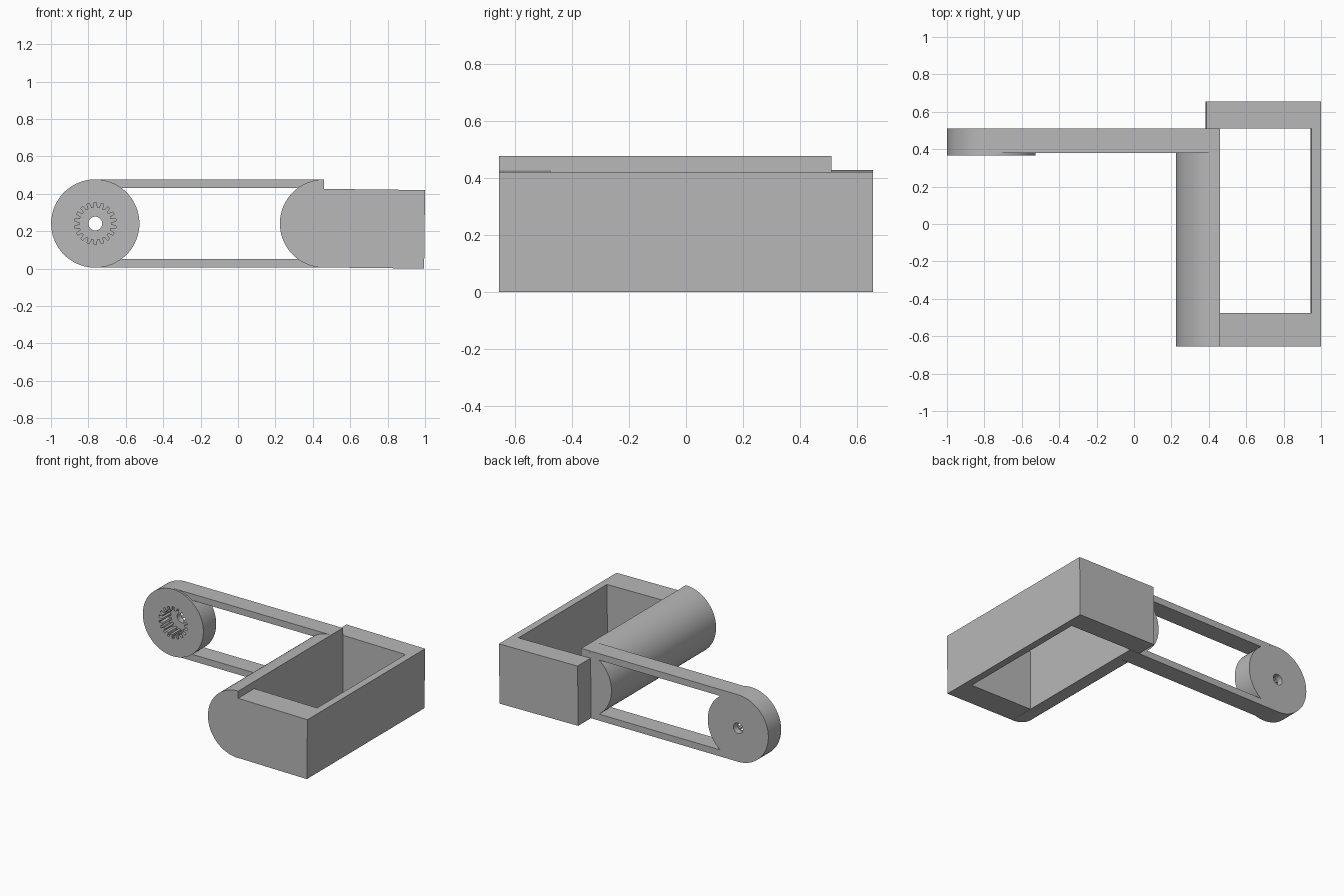
import bpy
import bmesh
from math import sin, cos, pi, radians, asin
from mathutils import Vector

cube = bpy.data.objects.get("Cube")
if cube:
    bpy.data.objects.remove(cube, do_unlink=True)

grey = bpy.data.materials.new("plain grey")
grey.use_nodes = True
GREY = (0.48, 0.48, 0.48, 1)
grey.diffuse_color = GREY
grey.node_tree.nodes["Principled BSDF"].inputs["Base Color"].default_value = GREY

R, AXIS_Z = 0.236, 0.241        # shared drum and grip radius, axis height
DRUM_X, GRIP_X = -0.763, 0.46
BACK = 0.51                     # rear plane of the arm
TRAY_TOP, TILT = 0.42, 0.0115


def arc(cx, r, a0, a1, n, closed=False):
    """Points on a circle around an axis, angles in degrees."""
    steps = n if closed else n - 1
    angles = [radians(a0 + (a1 - a0) * i / steps) for i in range(n)]
    return [(cx + r * cos(a), AXIS_Z + r * sin(a)) for a in angles]


def circle(r, n=96):
    return arc(DRUM_X, r, 0, 360, n, closed=True)


def prism(name, loops, start, end, along="Y"):
    """Fill an outline (later loops are holes) and extrude it to a solid."""
    def place(u, v, w):
        return Vector((u, w, v)) if along == "Y" else Vector((u, v, w))
    bm = bmesh.new()
    for loop in loops:
        vs = [bm.verts.new(place(u, v, start)) for u, v in loop]
        for i, v in enumerate(vs):
            bm.edges.new((v, vs[(i + 1) % len(vs)]))
    bmesh.ops.triangle_fill(bm, edges=bm.edges[:], use_beauty=True)
    out = bmesh.ops.extrude_face_region(bm, geom=bm.faces[:])
    moved = [g for g in out["geom"] if isinstance(g, bmesh.types.BMVert)]
    bmesh.ops.translate(bm, verts=moved, vec=place(0, 0, end - start))
    bmesh.ops.recalc_face_normals(bm, faces=bm.faces[:])
    mesh = bpy.data.meshes.new(name)
    bm.to_mesh(mesh)
    bm.free()
    mesh.materials.append(grey)
    ob = bpy.data.objects.new(name, mesh)
    bpy.context.collection.objects.link(ob)
    bpy.ops.object.select_all(action="DESELECT")
    ob.select_set(True)
    bpy.context.view_layer.objects.active = ob
    bpy.ops.object.shade_smooth_by_angle(angle=radians(25))
    return ob


# Splined socket outline
TEETH = 18
socket = []
for t in range(TEETH):
    for offset, r in ((-0.28, 0.086), (-0.17, 0.112), (0.17, 0.112), (0.28, 0.086)):
        a = 2 * pi * (t + offset) / TEETH + pi / 2
        socket.append((DRUM_X + r * cos(a), AXIS_Z + r * sin(a)))

# Drum: socketed front, floor with a small through hole
SOCKET_FLOOR = 0.465
prism("drum_socket", [circle(R), socket], 0.367, SOCKET_FLOOR)
prism("drum_floor", [circle(R), circle(0.037, 32)], SOCKET_FLOOR, BACK)

# Two straps tangent to drum and grip
meet = asin(0.19 / R) * 180 / pi
upper = arc(DRUM_X, R, 90, meet, 10) + arc(GRIP_X, R, 180 - meet, 90, 10)
lower = [(x, 2 * AXIS_Z - z) for x, z in upper]
for name, outline in (("upper_strap", upper), ("lower_strap", lower)):
    prism(name, [outline], 0.38, BACK)

# Half-round grip
prism("half_round_grip", [arc(GRIP_X, R, 90, 270, 49)], -0.655, BACK)

# Open frame, slightly tilted, closed on its fourth side by the grip
frame_outline = [(0.459, -0.655), (1, -0.655), (1, 0.655), (0.387, 0.655),
                 (0.387, BACK), (0.949, BACK), (0.949, -0.475), (0.459, -0.475)]
frame = prism("open_frame", [frame_outline], 0, TRAY_TOP, along="Z")
for v in frame.data.vertices:
    x, z = v.co.x, v.co.z
    v.co.x = x - TILT * (TRAY_TOP - z)
    v.co.z = z + TILT * (1 - x)
